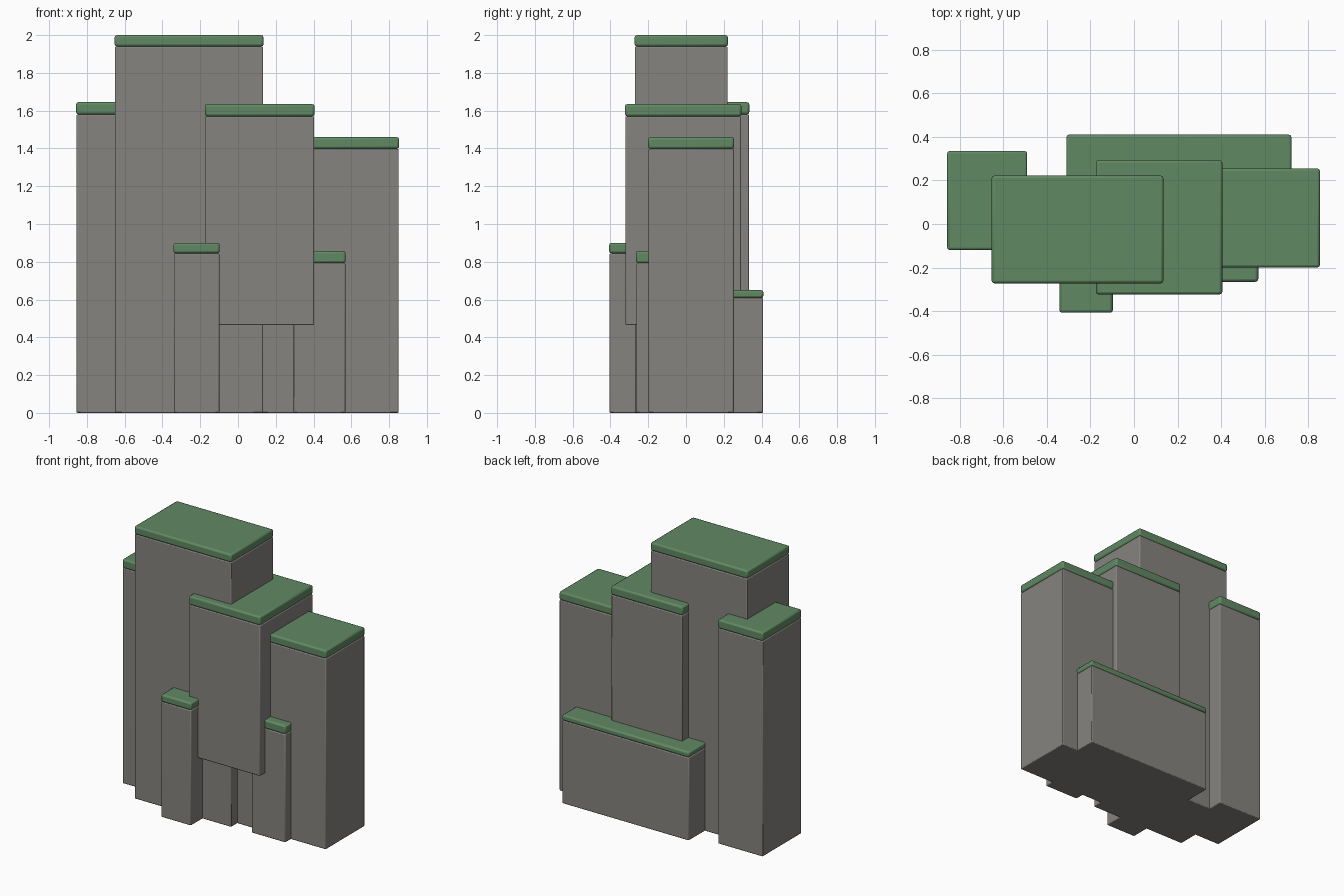
import bpy
from mathutils import Vector

if "Cube" in bpy.data.objects:
    bpy.data.objects.remove(bpy.data.objects["Cube"], do_unlink=True)


def make_material(name, colour):
    mat = bpy.data.materials.new(name)
    mat.use_nodes = True
    mat.diffuse_color = colour
    mat.node_tree.nodes["Principled BSDF"].inputs["Base Color"].default_value = colour
    return mat


stone = make_material("stone grey", (0.24, 0.23, 0.215, 1))
grass = make_material("grass green", (0.12, 0.25, 0.125, 1))


def make_box(name, low, high, mat, bevel):
    """Box between two corners with softly rounded edges."""
    low, high = Vector(low), Vector(high)
    bpy.ops.mesh.primitive_cube_add(size=1, location=(low + high) / 2)
    obj = bpy.context.object
    obj.name = name
    obj.scale = high - low
    bpy.ops.object.transform_apply(location=False, rotation=False, scale=True)
    obj.data.materials.append(mat)
    mod = obj.modifiers.new("rounded edges", "BEVEL")
    mod.width = bevel
    mod.segments = 2
    bpy.ops.object.shade_smooth_by_angle()


# Pillars: name, x range, y range, z range, cap thickness
pillars = [
    ("tall_pillar", (-0.653, 0.135), (-0.272, 0.222), (0, 2.0), 0.06),
    ("left_back_pillar", (-0.857, -0.49), (-0.12, 0.335), (0, 1.645), 0.065),
    ("raised_block", (-0.175, 0.405), (-0.323, 0.293), (0.465, 1.635), 0.065),
    ("right_pillar", (0.12, 0.853), (-0.2, 0.255), (0, 1.46), 0.062),
    ("front_small_pillar", (-0.342, -0.097), (-0.407, 0), (0, 0.9), 0.055),
    ("front_side_pillar", (0.293, 0.57), (-0.265, 0), (0, 0.857), 0.064),
    ("back_low_block", (-0.31, 0.722), (0, 0.41), (0, 0.65), 0.042),
]

# Each pillar is a stone body under a grass cap
inset = 0.002
for name, (x0, x1), (y0, y1), (z0, z1), cap in pillars:
    seam = z1 - cap
    make_box(name + "_body", (x0 + inset, y0 + inset, z0),
             (x1 - inset, y1 - inset, seam), stone, 0.006)
    make_box(name + "_cap", (x0, y0, seam), (x1, y1, z1), grass, 0.012)
